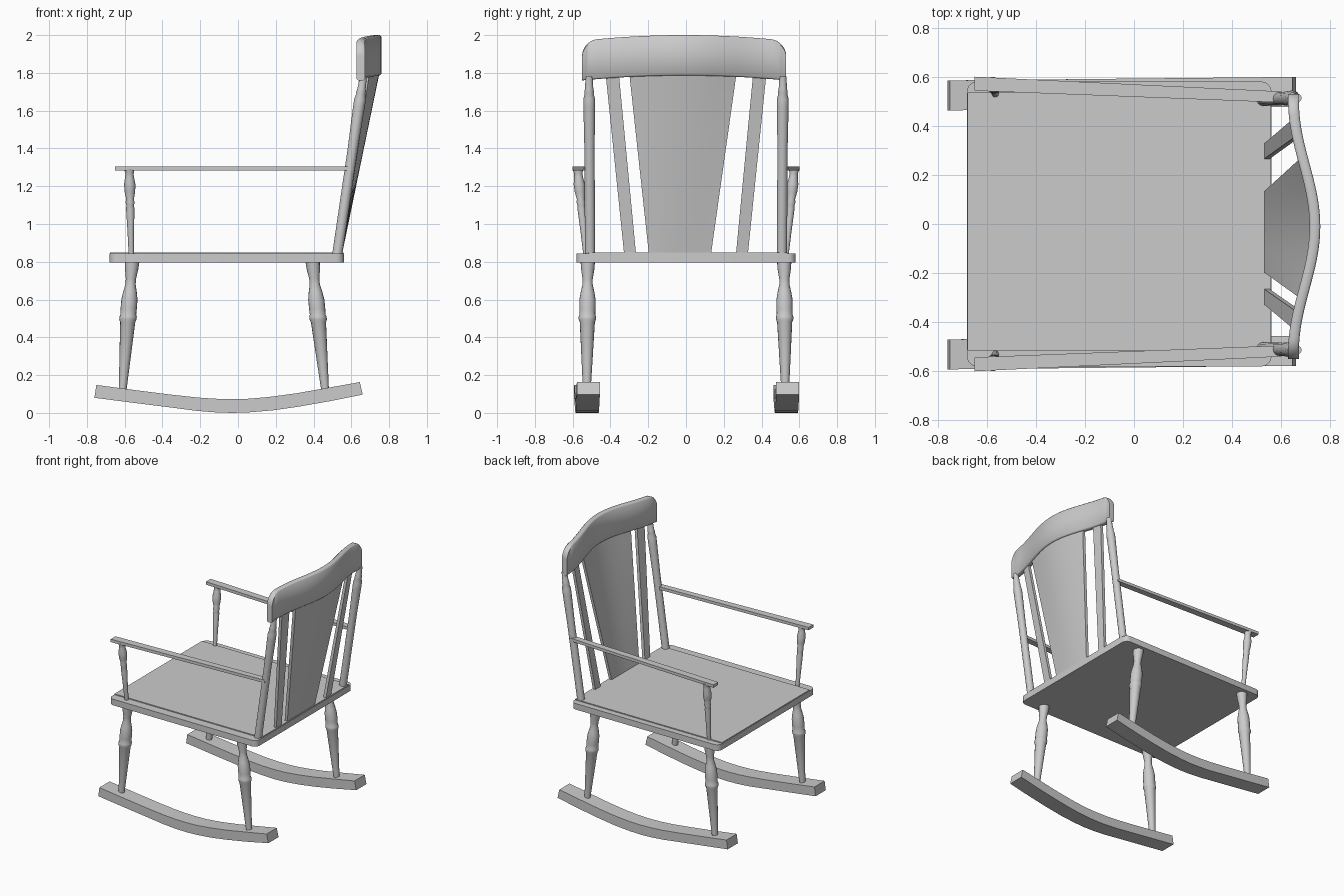
import bpy, bmesh, math

if "Cube" in bpy.data.objects:
    bpy.data.objects.remove(bpy.data.objects["Cube"])


def loft(name, rings, angle=35):
    """Skin a list of equal-length point rings and cap both ends."""
    bm = bmesh.new()
    vs = [[bm.verts.new(p) for p in r] for r in rings]
    n = len(vs[0])
    for a, b in zip(vs, vs[1:]):
        for i in range(n):
            j = (i + 1) % n
            bm.faces.new((a[i], a[j], b[j], b[i]))
    bm.faces.new(vs[0])
    bm.faces.new(vs[-1])
    bmesh.ops.recalc_face_normals(bm, faces=bm.faces)
    me = bpy.data.meshes.new(name)
    bm.to_mesh(me)
    bm.free()
    me.shade_smooth()
    me.set_sharp_from_angle(angle=math.radians(angle))
    ob = bpy.data.objects.new(name, me)
    bpy.context.collection.objects.link(ob)
    return ob


def turned(name, p0, p1, profile, sides=16):
    """Leaning turned spindle; profile is (height, radius)."""
    rings = []
    for z, r in profile:
        t = (z - p0[2]) / (p1[2] - p0[2])
        cx, cy = (p0[k] + (p1[k] - p0[k]) * t for k in (0, 1))
        rings.append([(cx + r * math.cos(2 * math.pi * i / sides),
                       cy + r * math.sin(2 * math.pi * i / sides), z) for i in range(sides)])
    return loft(name, rings)


def plate(name, x0, x1, y0, y1, z0, z1, corner):
    """Flat board with rounded plan corners."""
    pts = []
    for cx, cy, a0 in ((x1, y1, 0), (x0, y1, 90), (x0, y0, 180), (x1, y0, 270)):
        ox = cx - corner if cx == x1 else cx + corner
        oy = cy - corner if cy == y1 else cy + corner
        for k in range(6):
            a = math.radians(a0 + 18 * k)
            pts.append((ox + corner * math.cos(a), oy + corner * math.sin(a)))
    return loft(name, [[(x, y, z) for x, y in pts] for z in (z0, z1)])


def crest_x(y):
    """Plan curve of the crest rail."""
    u = min(1, abs(y + 0.01) / 0.51)
    return 0.65 + 0.087 * (0.5 + 0.5 * math.cos(math.pi * u))


# seat board with slightly raised centre panel
plate("seat", -0.68, 0.56, -0.58, 0.58, 0.797, 0.843, 0.04)
plate("seat_panel", -0.678, 0.558, -0.515, 0.535, 0.83, 0.85, 0.004)

LEG = [(0.10, 0.02), (0.13, 0.021), (0.48, 0.040), (0.495, 0.046), (0.51, 0.046), (0.52, 0.042),
       (0.55, 0.043), (0.60, 0.043), (0.64, 0.036), (0.68, 0.027), (0.71, 0.027), (0.76, 0.035), (0.80, 0.038)]
ARM_POST = [(0.84, 0.014), (0.95, 0.017), (1.08, 0.022), (1.10, 0.020), (1.115, 0.024), (1.13, 0.020),
            (1.17, 0.028), (1.21, 0.030), (1.25, 0.023), (1.265, 0.022), (1.29, 0.027)]
BACK_POST = [(0.84, 0.027), (1.10, 0.027), (1.40, 0.027), (1.62, 0.031), (1.66, 0.031), (1.69, 0.024),
             (1.70, 0.026), (1.715, 0.022), (1.78, 0.019)]
# rocker side profile: x and z of the underside, x and z of the top
ROCKER = [(-0.76, 0.08, -0.75, 0.148), (-0.55, 0.053, -0.54, 0.120), (-0.35, 0.028, -0.34, 0.095),
          (-0.22, 0.011, -0.21, 0.081), (-0.12, 0.003, -0.12, 0.075), (-0.03, 0.0, -0.03, 0.073),
          (0.06, 0.003, 0.06, 0.075), (0.18, 0.013, 0.17, 0.085), (0.32, 0.033, 0.31, 0.104),
          (0.48, 0.061, 0.465, 0.131), (0.66, 0.097, 0.645, 0.163)]

for side, s in (("left", 1), ("right", -1)):
    # rockers, very slightly skewed in plan
    rings = []
    for xb, zb, xt, zt in ROCKER:
        c = s * 0.5275 + 0.004 + 0.01 * xb
        rings.append([(xb, c - 0.061, zb), (xb, c + 0.061, zb), (xt, c + 0.061, zt), (xt, c - 0.061, zt)])
    loft(side + "_rocker", rings)
    # legs
    turned(side + "_front_leg", (-0.61, s * 0.525, 0.13), (-0.56, s * 0.52, 0.80), LEG)
    turned(side + "_rear_leg", (0.46, s * 0.525, 0.13), (0.395, s * 0.52, 0.80), LEG)
    # arm posts and arms
    turned(side + "_arm_post", (-0.565, s * 0.53, 0.84), (-0.575, s * 0.572, 1.285), ARM_POST)
    loft(side + "_arm", [[(x, s * a, 1.283), (x, s * b, 1.283), (x, s * b, 1.305), (x, s * a, 1.305)]
                         for x, a, b in ((-0.65, 0.543, 0.60), (0.60, 0.495, 0.54))])
    # back posts
    turned(side + "_back_post", (0.527, s * 0.508, 0.85), (0.662, s * 0.513, 1.77), BACK_POST)
    # narrow slats
    rings = []
    for yb, yt in ((0.265, 0.355), (0.328, 0.425)):
        yb, yt = s * yb, s * yt
        xt = crest_x(yt)
        rings.append([(0.53, yb, 0.845), (0.552, yb, 0.845), (xt + 0.011, yt, 1.79), (xt - 0.011, yt, 1.79)])
    loft(side + "_slat", rings)

# wide tapered centre splat, flat at the seat and curved at the crest
rings = []
for i in range(13):
    t = i / 12
    yb, yt = -0.197 + 0.33 * t, -0.30 + 0.567 * t
    ym, xt = (yb + yt) / 2, crest_x(yt)
    xm = (0.541 + xt) / 2
    rings.append([(0.53, yb, 0.845), (0.552, yb, 0.845), (xm + 0.011, ym, 1.32), (xt + 0.011, yt, 1.795),
                  (xt - 0.011, yt, 1.795), (xm - 0.011, ym, 1.32)])
loft("centre_splat", rings)

# curved crest rail with rounded upper corners and softened long edges
rings = []
R = 0.08
N = 60
for i in range(N + 1):
    v = math.sin(math.pi * (i / N - 0.5))
    y = -0.01 + 0.54 * v
    d = 0.54 * (1 - abs(v))
    top = 1.97 + 0.03 * (1 - v * v)
    if d < R:
        top -= R - math.sqrt(R * R - (R - d) ** 2)
    bot = 1.76 + 0.026 * (1 - v * v)
    x, h, b = crest_x(y), 0.022, 0.008
    rings.append([(x - h, y, bot + b), (x - h + b, y, bot), (x + h - b, y, bot), (x + h, y, bot + b),
                  (x + h, y, top - b), (x + h - b, y, top), (x - h + b, y, top), (x - h, y, top - b)])
loft("crest_rail", rings, 50)
